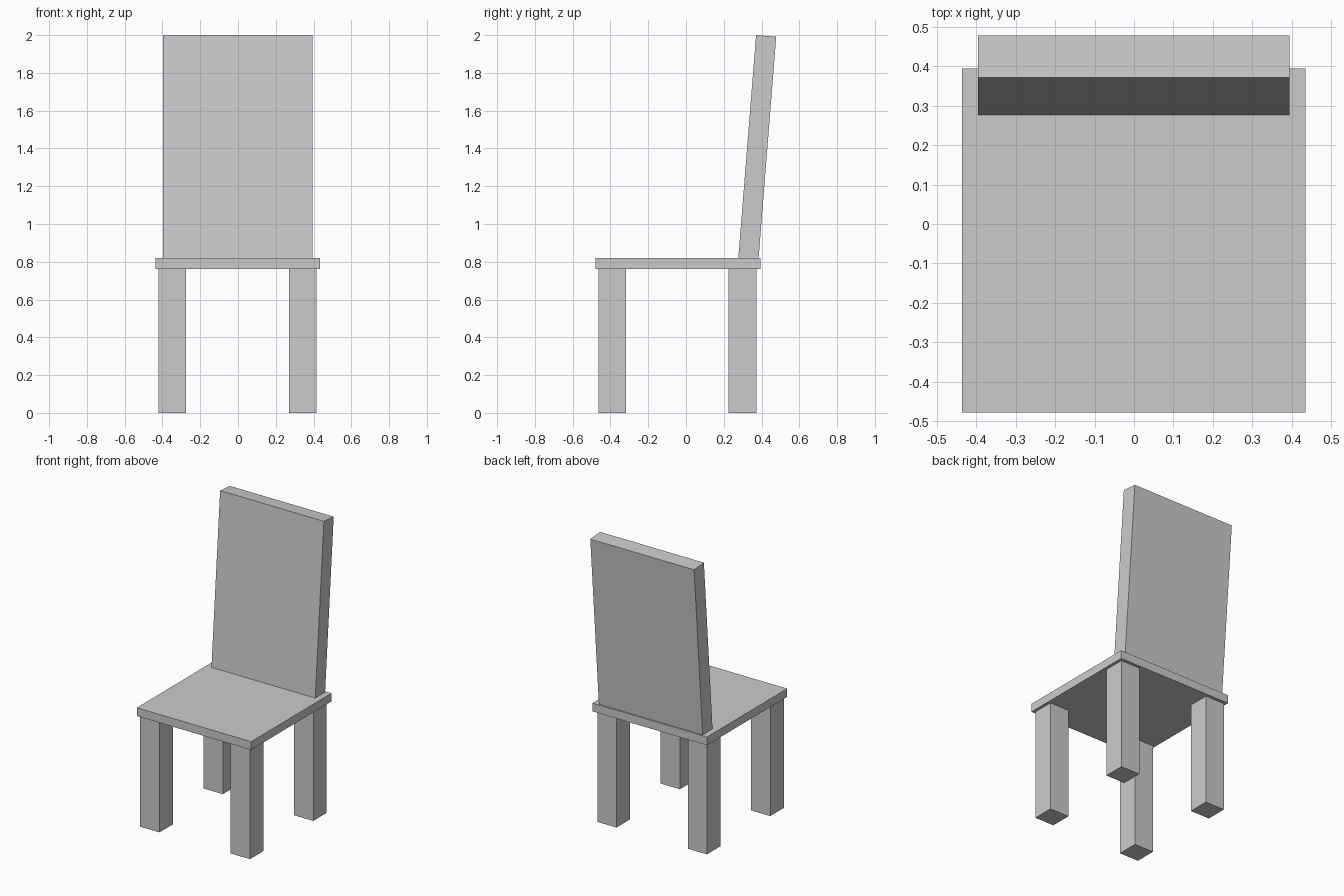
import bpy
import math
from mathutils import Matrix, Vector

if "Cube" in bpy.data.objects:
    bpy.data.objects.remove(bpy.data.objects["Cube"])


def box(name, lo, hi):
    """Axis-aligned box between two opposite corners."""
    lo, hi = Vector(lo), Vector(hi)
    bpy.ops.mesh.primitive_cube_add(size=1)
    ob = bpy.context.object
    ob.name = name
    ob.data.transform(Matrix.Translation((lo + hi) / 2) @ Matrix.Diagonal((*(hi - lo), 1)))
    return ob


# Seat slab
box("seat", (-0.436, -0.478, 0.763), (0.435, 0.394, 0.82))

# Four square legs
LEG = 0.146
for side, x in (("left", -0.42), ("right", 0.269)):
    for end, y in (("front", -0.463), ("rear", 0.226)):
        box(f"{end}_{side}_leg", (x, y, 0), (x + LEG, y + LEG, 0.763))

# Backrest, leaning back about its lower front edge
back = box("backrest", (-0.396, 0, 0), (0.394, 0.107, 1.184))
back.location = (0, 0.277, 0.82)
back.rotation_euler.x = -math.atan2(0.094, 1.18)
